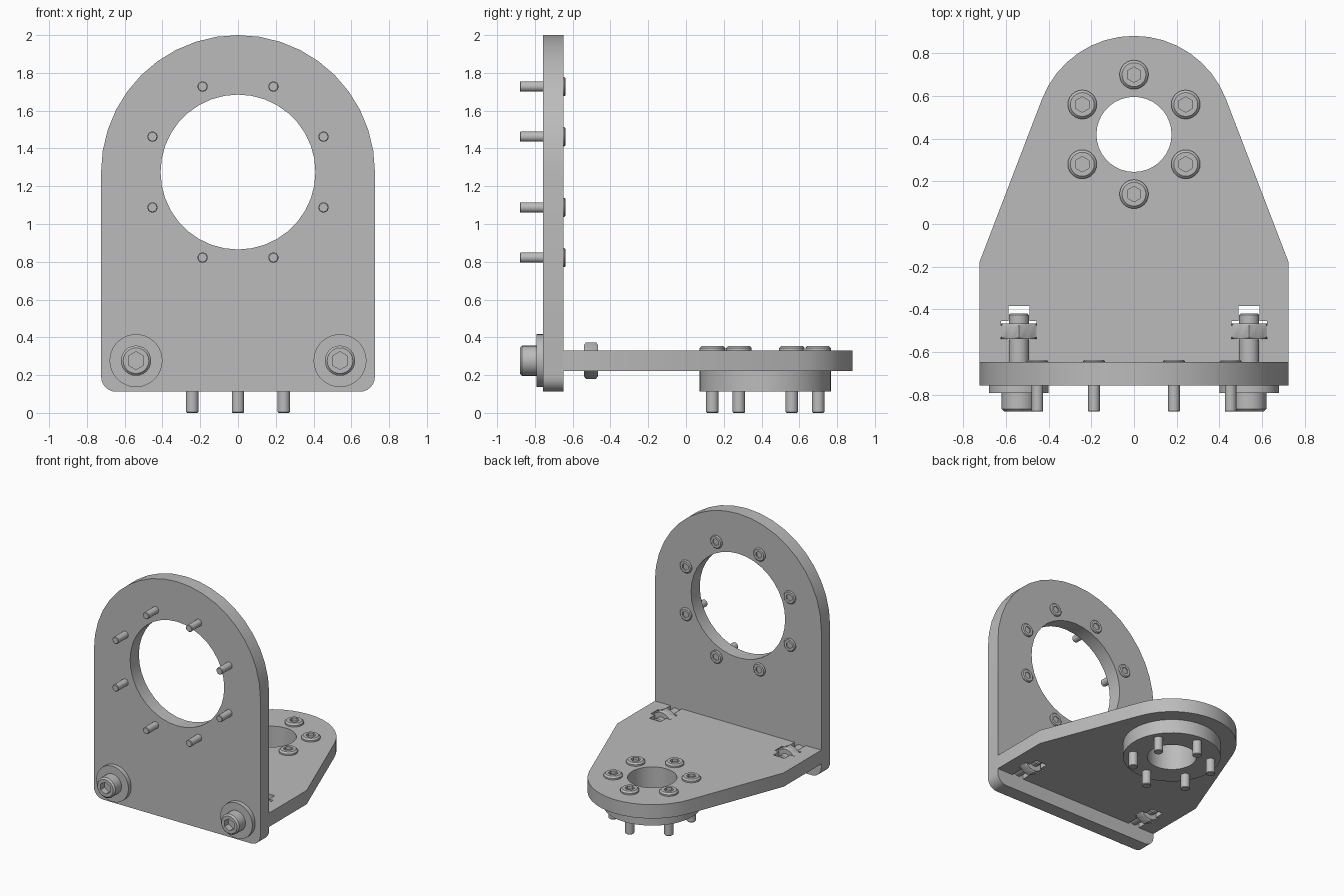
import bpy, bmesh
from math import sin, cos, pi, radians, atan2, acos, hypot

cube = bpy.data.objects.get("Cube")
if cube:
    bpy.data.objects.remove(cube)

steel = bpy.data.materials.new("steel grey")
steel.use_nodes = True
GREY = (0.5, 0.5, 0.5, 1)
steel.diffuse_color = GREY
steel.node_tree.nodes["Principled BSDF"].inputs["Base Color"].default_value = GREY

FRONT, BACK = radians(90), radians(-90)   # tilts that aim local +z at -y or +y


def place(name, mesh, loc, tilt=0):
    ob = bpy.data.objects.new(name, mesh)
    ob.location = loc
    ob.rotation_euler.x = tilt
    bpy.context.collection.objects.link(ob)
    return ob


def finish(mesh):
    mesh.materials.clear()
    mesh.materials.append(steel)
    mesh.shade_smooth()
    mesh.set_sharp_from_angle(angle=radians(30))
    return mesh


def arc(cx, cy, r, a0, a1, n):
    return [(cx + r * cos(a0 + (a1 - a0) * i / n),
             cy + r * sin(a0 + (a1 - a0) * i / n)) for i in range(n + 1)]


def circle(cx, cy, r, n=36):
    return arc(cx, cy, r, 0, 2 * pi, n)[:-1]


def mirrored(half):
    """Close a right-hand outline, listed bottom to top, with its mirror image."""
    return half + [(-x, y) for x, y in reversed(half) if abs(x) > 1e-5]


def plate_mesh(name, loops, thickness):
    """Flat plate from an outline followed by its holes."""
    cu = bpy.data.curves.new(name, 'CURVE')
    cu.dimensions = '2D'
    cu.fill_mode = 'BOTH'
    cu.extrude = thickness / 2
    for pts in loops:
        sp = cu.splines.new('POLY')
        sp.points.add(len(pts) - 1)
        for p, (x, y) in zip(sp.points, pts):
            p.co = (x, y, 0, 1)
        sp.use_cyclic_u = True
    tmp = bpy.data.objects.new(name, cu)
    bpy.context.collection.objects.link(tmp)
    bpy.context.view_layer.update()
    mesh = bpy.data.meshes.new_from_object(
        tmp.evaluated_get(bpy.context.evaluated_depsgraph_get()))
    bpy.data.objects.remove(tmp)
    bm = bmesh.new()
    bm.from_mesh(mesh)
    bmesh.ops.remove_doubles(bm, verts=bm.verts, dist=1e-5)
    bmesh.ops.recalc_face_normals(bm, faces=bm.faces)
    bm.to_mesh(mesh)
    bm.free()
    mesh.name = name
    return finish(mesh)


def turned_mesh(name, rings, n=24):
    """Stack of (radius, height, is_hex) rings, capped at both ends."""
    bm = bmesh.new()
    loops = []
    for r, z, is_hex in rings:
        loop = []
        for i in range(n):
            a = 2 * pi * i / n
            k = cos(pi / 6) / cos(a % (pi / 3)  - pi / 6) if is_hex else 1
            loop.append(bm.verts.new((r * k * cos(a + pi / 6), r * k * sin(a + pi / 6), z)))
        loops.append(loop)
    for lo, hi in zip(loops, loops[1:]):
        for i in range(n):
            j = (i + 1) % n
            bm.faces.new((lo[i], lo[j], hi[j], hi[i]))
    bm.faces.new(loops[0][::-1])
    bm.faces.new(loops[-1])
    bmesh.ops.recalc_face_normals(bm, faces=bm.faces)
    mesh = bpy.data.meshes.new(name)
    bm.to_mesh(mesh)
    bm.free()
    return finish(mesh)


def screw_mesh(name, head_r, head_h, bevel, shank_r, length, socket_r, depth):
    """Socket-head screw; the head sits on z = 0 and the shank points down."""
    tip = shank_r * 0.15
    return turned_mesh(name, [
        (shank_r - tip, -length, False), (shank_r, tip - length, False),
        (shank_r, 0, False), (head_r, 0, False), (head_r, head_h - bevel, False),
        (head_r - bevel, head_h, False), (socket_r, head_h, True),
        (socket_r, head_h - depth, True)])


# Key sizes
T = 0.109                  # plate thickness
W = 0.725                  # half width
Y_FACE, Y_BACK = -0.757, -0.648
Z_LOW, Z_TOP = 0.222, 0.331
Z_RING, Y_RING = 1.275, 0.42   # centres of the two round openings

# Upright plate: rounded top and bottom corners, large opening
corner = 0.08
half = arc(W - corner, 0.112 + corner, corner, -pi / 2, 0, 6)
half += arc(0, Z_RING, W, 0, pi / 2, 10)
place("upright_plate",
      plate_mesh("upright_plate", [mirrored(half), circle(0, Z_RING, 0.41)], T),
      (0, Y_FACE + T / 2, 0), FRONT)

# Base plate: tapered, rounded far end, T-shaped nut slots in the joined edge
BX, R_END, Y_BEND = 0.54, 0.462, -0.18
s, w = 0.049, 0.084
y0, y1, y2 = -0.542, -0.455, -0.385
half = [(BX - s, Y_BACK), (BX - s, y0), (BX - w, y0), (BX - w, y1), (BX - s, y1),
        (BX - s, y2), (BX + s, y2), (BX + s, y1), (BX + w, y1), (BX + w, y0),
        (BX + s, y0), (BX + s, Y_BACK), (W, Y_BACK), (W, Y_BEND)]
drop = Y_BEND - Y_RING
tangent = atan2(drop, W) + acos(R_END / hypot(W, drop))
half += arc(0, Y_RING, R_END, tangent, pi / 2, 8)
place("base_plate",
      plate_mesh("base_plate", [mirrored(half), circle(0, Y_RING, 0.176)], T),
      (0, 0, Z_LOW + T / 2))

# Round flange under the base plate
place("lower_flange",
      plate_mesh("lower_flange", [circle(0, 0, 0.348, 48), circle(0, 0, 0.176)], T),
      (0, Y_RING, Z_LOW - T / 2))

# Six screws through base plate and flange
mesh = screw_mesh("flange_screw", 0.068, 0.024, 0.012, 0.033, Z_TOP, 0.036, 0.022)
for i in range(6):
    a = pi / 2 + i * pi / 3
    place(f"flange_screw_{i + 1}", mesh,
          (0.28 * cos(a), Y_RING + 0.28 * sin(a), Z_TOP))

# Eight screws through the upright plate, heads at the back
mesh = screw_mesh("ring_screw", 0.051, 0.011, 0.007, 0.027, Y_BACK + 0.88, 0.027, 0.009)
for i in range(8):
    a = pi / 8 + i * pi / 4
    place(f"ring_screw_{i + 1}", mesh,
          (0.49 * cos(a), Y_BACK, Z_RING + 0.49 * sin(a)), BACK)

# Two clamp bolts with washers and captive nuts
Y_WASHER = -0.792
bolt = screw_mesh("clamp_bolt", 0.08, 0.088, 0.012, 0.047, -0.42 - Y_WASHER, 0.047, 0.05)
washer = turned_mesh("washer", [(0.14, 0, False), (0.14, Y_FACE - Y_WASHER, False)], 36)
h, r, c = 0.037, 0.096, 0.01
nut = turned_mesh("nut", [(r * 0.86, -h, False), (r, c - h, True),
                          (r, h - c, True), (r * 0.86, h, False)])
for side, x in (("left", BX), ("right", -BX)):
    z = Z_LOW + T / 2
    place(f"clamp_bolt_{side}", bolt, (x, Y_WASHER, z), FRONT)
    place(f"washer_{side}", washer, (x, Y_FACE, z), FRONT)
    place(f"nut_{side}", nut, (x, -0.503, z), FRONT)
